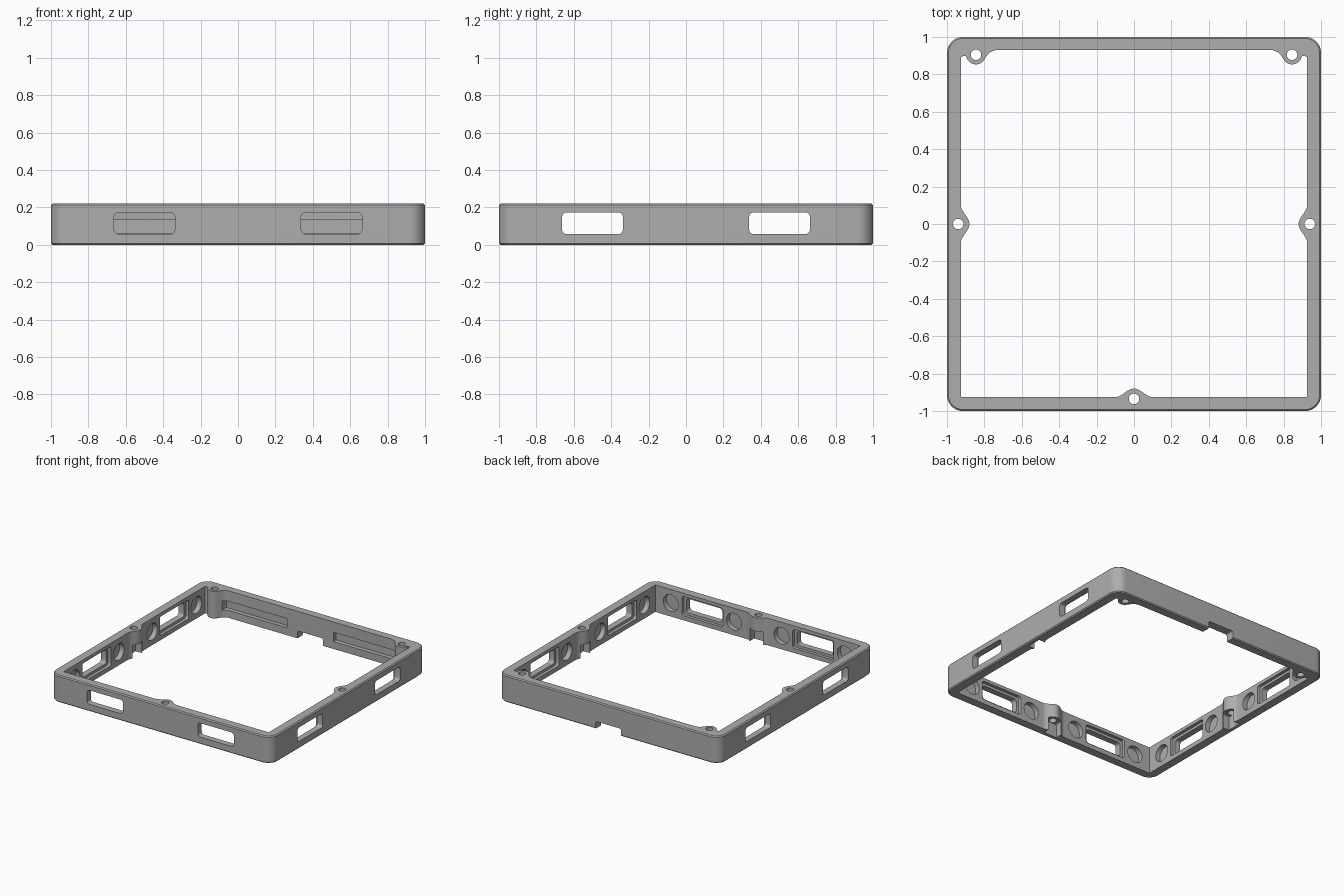
import bpy, bmesh
from math import pi, sin, cos
from mathutils import Matrix, Vector

if "Cube" in bpy.data.objects:
    bpy.data.objects.remove(bpy.data.objects["Cube"], do_unlink=True)

HEIGHT = 0.22
INNER = 0.925
EASE = 0.008

grey = bpy.data.materials.new("matte grey")
grey.use_nodes = True
color = (0.42, 0.42, 0.42, 1)
grey.diffuse_color = color
grey.node_tree.nodes["Principled BSDF"].inputs["Base Color"].default_value = color


def loft(name, layers, matrix=Matrix()):
    """Closed solid through (outline, height) layers of equal point count."""
    bm = bmesh.new()
    loops = [[bm.verts.new((x, y, z)) for x, y in outline] for outline, z in layers]
    bm.faces.new(list(reversed(loops[0])))
    bm.faces.new(loops[-1])
    for low, high in zip(loops, loops[1:]):
        for i in range(len(low)):
            bm.faces.new((low[i - 1], low[i], high[i], high[i - 1]))
    bm.transform(matrix)
    bmesh.ops.recalc_face_normals(bm, faces=bm.faces[:])
    mesh = bpy.data.meshes.new(name)
    bm.to_mesh(mesh)
    bm.free()
    mesh.materials.append(grey)
    obj = bpy.data.objects.new(name, mesh)
    bpy.context.collection.objects.link(obj)
    return obj


def prism(name, outline, low, high, matrix=Matrix()):
    return loft(name, [(outline, low), (outline, high)], matrix)


def arc(cx, cy, r, start, end, steps):
    return [(cx + r * cos(start + (end - start) * i / steps),
             cy + r * sin(start + (end - start) * i / steps)) for i in range(steps + 1)]


def circle(cx, cy, r):
    return arc(cx, cy, r, 0, 2 * pi, 32)[:-1]


def rounded_rect(cx, cy, hx, hy, r, steps=6):
    points = []
    for i, (sx, sy) in enumerate([(1, 1), (-1, 1), (-1, -1), (1, -1)]):
        points += arc(cx + sx * (hx - r), cy + sy * (hy - r), r, i * pi / 2, (i + 1) * pi / 2, steps)
    return points


def cut(obj, cutter):
    """Subtract the cutter, trying the next solver if one loses the body."""
    before = obj.data.copy()
    for solver in ("EXACT", "MANIFOLD", "FLOAT"):
        mod = obj.modifiers.new("cut", "BOOLEAN")
        mod.operation = "DIFFERENCE"
        mod.solver = solver
        mod.object = cutter
        bpy.context.view_layer.update()
        result = bpy.data.meshes.new_from_object(
            obj.evaluated_get(bpy.context.evaluated_depsgraph_get()))
        obj.modifiers.remove(mod)
        if len(result.polygons) > len(before.polygons) / 2:
            obj.data = result
            break
    bpy.data.objects.remove(cutter, do_unlink=True)


# Inner opening outline: three sides with a smooth screw boss bump in the middle
def side_bump(angle):
    turn = Matrix.Rotation(angle, 2)
    steps = [i / 10 for i in range(-10, 11)]
    return [tuple(turn @ Vector((0.1 * t, -INNER + 0.045 * cos(t * pi / 2) ** 2))) for t in steps]


# Back corner boss: round nose blending into the back wall
corner = [(INNER, 0.895), (0.9, 0.9)]
corner += arc(0.845, 0.905, 0.052, -0.3, -pi + 0.5, 10)
corner += [(0.785, 0.902), (0.77, 0.918), (0.74, 0.93)]
mirrored = [(-x, y) for x, y in reversed(corner)]
opening = ([(-INNER, -INNER)] + side_bump(0) + [(INNER, -INNER)] + side_bump(pi / 2)
           + corner + mirrored + side_bump(-pi / 2))

# Frame body with eased outer rims
full = rounded_rect(0, 0, 1, 1, 0.085, 8)
eased = rounded_rect(0, 0, 1 - EASE, 1 - EASE, 0.085 - EASE, 8)
frame = loft("frame", [(eased, 0), (full, EASE), (full, HEIGHT - EASE), (eased, HEIGHT)])
cut(frame, prism("opening_cutter", opening, -0.1, 0.4))

# Openings through front, left and right walls; outlines are (x, z), depth runs along -y
upright = Matrix.Rotation(pi / 2, 4, "X")
for angle in (0, pi / 2, -pi / 2):
    place = Matrix.Rotation(angle, 4, "Z") @ upright
    for s in (-1, 1):
        window = rounded_rect(s * 0.5, 0.115, 0.162, 0.057, 0.022)
        cut(frame, prism("window_cutter", window, 0.8, 1.1, place))
        recess = rounded_rect(s * 0.5, 0.115, 0.185, 0.078, 0.02)
        cut(frame, prism("recess_cutter", recess, 0.8, 0.95, place))
        for x in (0.215, 0.785):
            pocket = circle(s * x, 0.11, 0.068)
            cut(frame, prism("pocket_cutter", pocket, 0.8, 0.965, place))
    # Slot under the middle boss, leaving a foot on each side
    cut(frame, prism("slot_cutter", rounded_rect(0, 0, 0.06, 0.11, 0.01), 0.8, 0.965, place))

# Long grooves inside the back wall, and the notch under it
back = Matrix.Rotation(pi, 4, "Z") @ upright
for s in (-1, 1):
    groove = rounded_rect(s * 0.495, 0.0975, 0.285, 0.0375, 0.005, 2)
    cut(frame, prism("groove_cutter", groove, 0.88, 0.965, back))
cut(frame, prism("notch_cutter", rounded_rect(0, 0, 0.115, 0.06, 0.015), 0.8, 1.1, back))

# Screw holes
for x, y in [(0.94, 0), (-0.94, 0), (0, -0.935), (0.845, 0.905), (-0.845, 0.905)]:
    cut(frame, prism("hole_cutter", circle(x, y, 0.028), -0.1, 0.4))

bpy.ops.object.select_all(action="DESELECT")
frame.select_set(True)
bpy.context.view_layer.objects.active = frame
bpy.ops.object.shade_smooth_by_angle(angle=0.5)
